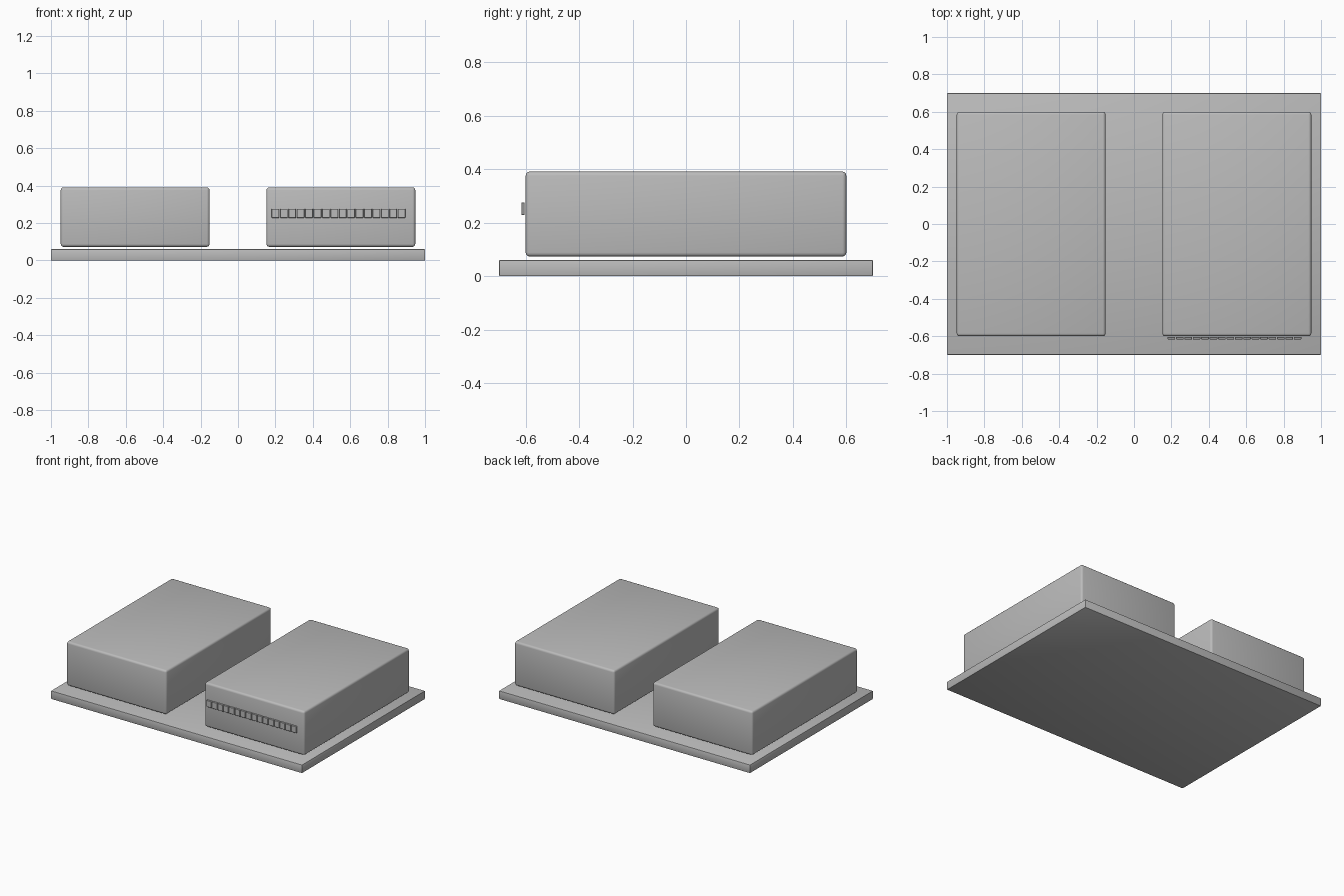
import bpy

cube = bpy.data.objects.get("Cube")
if cube:
    bpy.data.objects.remove(cube, do_unlink=True)

# Single plain grey finish
grey = bpy.data.materials.new("plain_grey")
grey.use_nodes = True
GREY = (0.5, 0.5, 0.5, 1)
grey.diffuse_color = GREY
grey.node_tree.nodes["Principled BSDF"].inputs["Base Color"].default_value = GREY


def rounded_box(name, centre, size, radius, segments=3):
    """Box with softened edges."""
    bpy.ops.mesh.primitive_cube_add(size=1, location=centre)
    box = bpy.context.object
    box.name = name
    box.scale = size
    bpy.ops.object.transform_apply(location=False, rotation=False, scale=True)
    box.data.materials.append(grey)
    bevel = box.modifiers.new("soft_edges", 'BEVEL')
    bevel.width = radius
    bevel.segments = segments
    bpy.ops.object.modifier_apply(modifier=bevel.name)
    bpy.ops.object.shade_smooth_by_angle()
    return box


# Base plate
rounded_box("base_plate", (0, 0, 0.03), (2, 1.4, 0.06), 0.004, 2)

# Two cases hovering just above the plate
for side, x in (("right", -0.55), ("left", 0.55)):
    rounded_box(side + "_case", (x, 0, 0.232), (0.796, 1.2, 0.318), 0.015)

# Row of small tiles in front of the left case
for i in range(16):
    rounded_box(f"front_tile_{i + 1}", (0.2 + 0.045 * i, -0.61, 0.252),
                (0.041, 0.013, 0.048), 0.002, 1)
